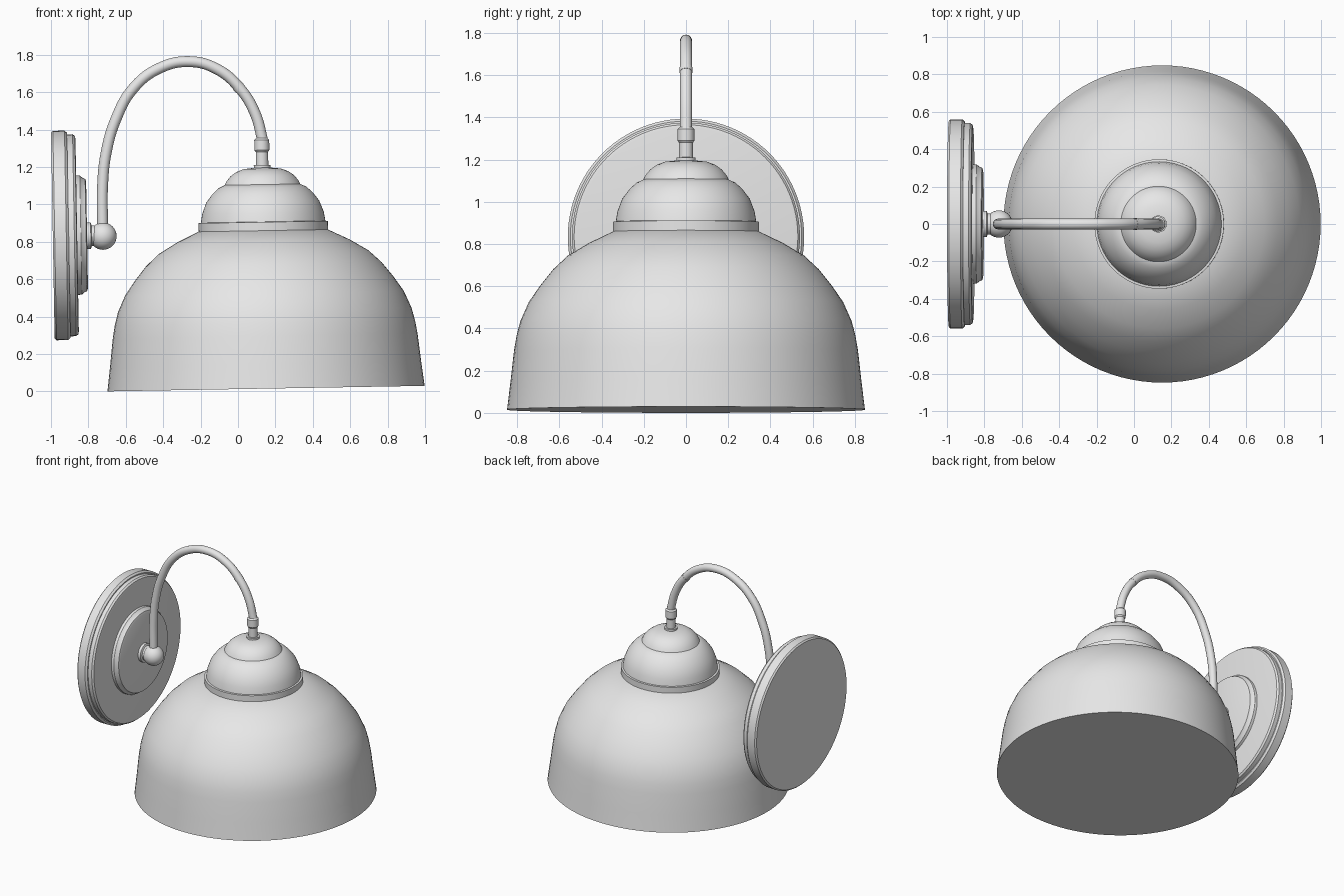
import bpy
import bmesh
from math import cos, sin, pi, radians
from mathutils import Matrix, Vector

cube = bpy.data.objects.get("Cube")
if cube:
    bpy.data.objects.remove(cube, do_unlink=True)

GREY = (0.8, 0.8, 0.8, 1.0)
metal = bpy.data.materials.new("light_grey")
metal.use_nodes = True
metal.diffuse_color = GREY
metal.node_tree.nodes["Principled BSDF"].inputs["Base Color"].default_value = GREY

TILT = Matrix.Rotation(radians(-1), 4, 'Y')   # the lamp leans slightly to the wall
UPRIGHT = TILT
SIDEWAYS = TILT @ Matrix.Rotation(radians(90), 4, 'Y')


def lathe(name, profile, origin, turn, segments=96):
    """Revolve (radius, height) points about an axis and close both ends."""
    bm = bmesh.new()
    rings = []
    for r, h in profile:
        rings.append([bm.verts.new((r * cos(2 * pi * i / segments),
                                    r * sin(2 * pi * i / segments), h))
                      for i in range(segments)])
    for low, high in zip(rings, rings[1:]):
        for i in range(segments):
            j = (i + 1) % segments
            bm.faces.new((low[i], low[j], high[j], high[i]))
    bm.faces.new(rings[0][::-1])
    bm.faces.new(rings[-1])
    bm.transform(Matrix.Translation(Vector(origin)) @ turn)
    mesh = bpy.data.meshes.new(name)
    bm.to_mesh(mesh)
    bm.free()
    mesh.materials.append(metal)
    obj = bpy.data.objects.new(name, mesh)
    bpy.context.collection.objects.link(obj)
    smooth(obj)
    return obj


def smooth(obj):
    bpy.ops.object.select_all(action='DESELECT')
    obj.select_set(True)
    bpy.context.view_layer.objects.active = obj
    bpy.ops.object.shade_smooth_by_angle(angle=radians(32))


def tube(name, points, radius):
    """Round pipe through (x, z) points in the middle plane."""
    curve = bpy.data.curves.new(name, 'CURVE')
    curve.dimensions = '3D'
    curve.bevel_depth = radius
    curve.bevel_resolution = 6
    curve.resolution_u = 10
    curve.use_fill_caps = True
    spline = curve.splines.new('BEZIER')
    spline.bezier_points.add(len(points) - 1)
    for p, (x, z) in zip(spline.bezier_points, points):
        p.co = (x, 0, z)
        p.handle_left_type = p.handle_right_type = 'AUTO'
    curve.materials.append(metal)
    obj = bpy.data.objects.new(name, curve)
    bpy.context.collection.objects.link(obj)
    return obj


# Shade, cap and stem share one axis
AXIS = (0.15, 0, 0.015)
lathe("shade", [(0.848, 0), (0.832, 0.13), (0.815, 0.28), (0.803, 0.35),
                (0.785, 0.42), (0.745, 0.51), (0.69, 0.59), (0.63, 0.665),
                (0.56, 0.73), (0.46, 0.79), (0.345, 0.845)], AXIS, UPRIGHT)
lathe("shade_collar", [(0.346, 0.84), (0.346, 0.89), (0.333, 0.892)], AXIS, UPRIGHT)
lathe("lower_cap", [(0.334, 0.885), (0.325, 0.94), (0.302, 1.0), (0.268, 1.045),
                    (0.235, 1.075), (0.2, 1.092)], AXIS, UPRIGHT)
lathe("upper_cap", [(0.207, 1.08), (0.193, 1.11), (0.17, 1.138), (0.14, 1.16),
                    (0.1, 1.175), (0.045, 1.181)], AXIS, UPRIGHT)
lathe("stem", [(0.045, 1.175), (0.045, 1.195), (0.033, 1.196), (0.033, 1.265),
               (0.04, 1.275), (0.04, 1.33), (0.03, 1.34)], AXIS, UPRIGHT, 32)

# Curved arm with a thin sleeve at its joint
ARM = [(-0.724, 0.88), (-0.724, 1.1), (-0.706, 1.27), (-0.655, 1.45),
       (-0.56, 1.62), (-0.42, 1.728), (-0.26, 1.763), (-0.11, 1.722),
       (0.01, 1.62), (0.09, 1.49), (0.135, 1.33)]
tube("arm", ARM, 0.029)
tube("arm_joint", [(-0.003, 1.634), (0.014, 1.614)], 0.031)

# Ball joint and its socket on the wall plate
bpy.ops.mesh.primitive_uv_sphere_add(segments=32, ring_count=16, radius=0.073,
                                     location=(-0.722, 0, 0.83))
ball = bpy.context.object
ball.name = "ball_joint"
ball.data.materials.append(metal)
smooth(ball)
lathe("ball_socket", [(0.07, 0), (0.07, 0.025), (0.055, 0.03), (0.055, 0.06)],
      (-0.812, 0, 0.832), SIDEWAYS, 32)

# Stepped round wall plate
PLATE = (-0.99, 0, 0.833)
lathe("plate_back", [(0.55, 0), (0.56, 0.01), (0.56, 0.072), (0.548, 0.085)],
      PLATE, SIDEWAYS)
lathe("plate_front", [(0.54, 0.08), (0.54, 0.115), (0.53, 0.127), (0.515, 0.13)],
      PLATE, SIDEWAYS)
lathe("plate_boss", [(0.32, 0.125), (0.318, 0.15), (0.305, 0.165),
                     (0.3, 0.178), (0.285, 0.183)], PLATE, SIDEWAYS)
